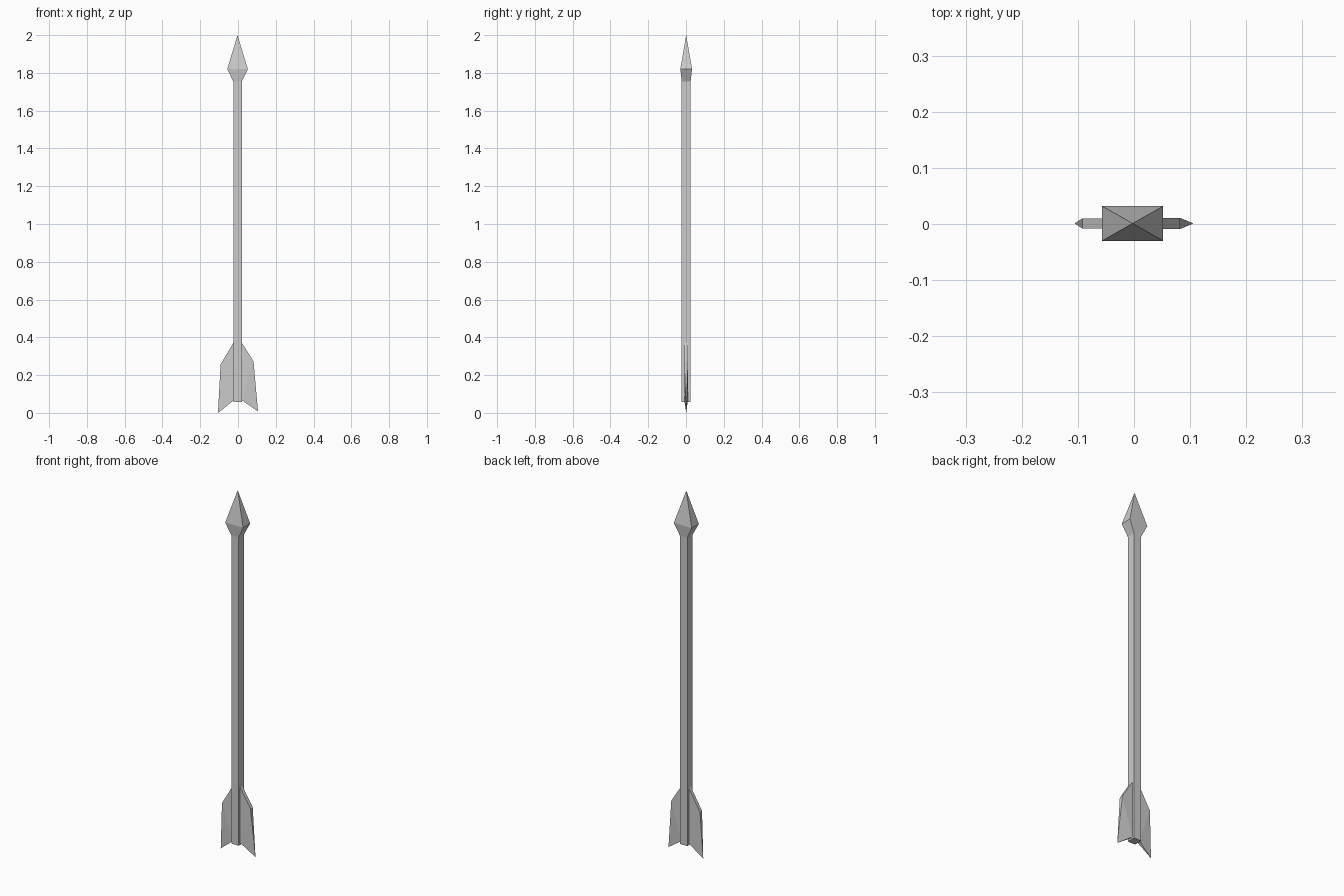
import bpy, bmesh

if "Cube" in bpy.data.objects:
    bpy.data.objects.remove(bpy.data.objects["Cube"])

CX, CY = -0.0025, 0.001   # centre line of the arrow


def make_object(name, bm):
    bmesh.ops.remove_doubles(bm, verts=bm.verts, dist=1e-5)
    bmesh.ops.recalc_face_normals(bm, faces=bm.faces)
    mesh = bpy.data.meshes.new(name)
    bm.to_mesh(mesh)
    bm.free()
    obj = bpy.data.objects.new(name, mesh)
    bpy.context.collection.objects.link(obj)
    return obj


def box_loft(name, sections):
    """Stack rectangular sections (half_x, half_y, z); the ends are capped."""
    bm = bmesh.new()
    rings = [[bm.verts.new((CX + sx * hx, CY + sy * hy, z))
              for sx, sy in ((-1, -1), (1, -1), (1, 1), (-1, 1))]
             for hx, hy, z in sections]
    for a, b in zip(rings, rings[1:]):
        for i in range(4):
            j = (i + 1) % 4
            bm.faces.new((a[i], a[j], b[j], b[i]))
    bm.faces.new(rings[0])
    if sections[-1][0] > 0:
        bm.faces.new(rings[-1])
    return make_object(name, bm)


def fin(name, profile):
    """Flat vane from (x, z, half_thickness) points; zero thickness is a point."""
    bm = bmesh.new()
    front, back = ([bm.verts.new((x, CY + s * t, z)) for x, z, t in profile]
                   for s in (-1, 1))
    bm.faces.new(front)
    bm.faces.new(back)
    for i in range(len(profile)):
        j = (i + 1) % len(profile)
        bm.faces.new((front[i], front[j], back[j], back[i]))
    bmesh.ops.triangulate(bm, faces=[f for f in bm.faces if len(f.verts) == 4])
    return make_object(name, bm)


# Square shaft
box_loft("shaft", [(0.0225, 0.0235, 0.057), (0.0225, 0.0235, 1.76)])

# Faceted arrowhead tapering to a point
box_loft("arrowhead", [(0.0225, 0.0235, 1.755), (0.0545, 0.031, 1.82),
                       (0, 0, 2.0)])

# Two slightly different tail fins, each running out to a sharp rear tip
fin("left_fin", [(-0.025, 0.37, 0.009), (-0.092, 0.257, 0.009),
                 (-0.106, 0.0, 0), (-0.025, 0.065, 0.009)])
fin("right_fin", [(0.02, 0.372, 0.010), (0.082, 0.273, 0.010),
                  (0.106, 0.008, 0), (0.02, 0.067, 0.010)])
